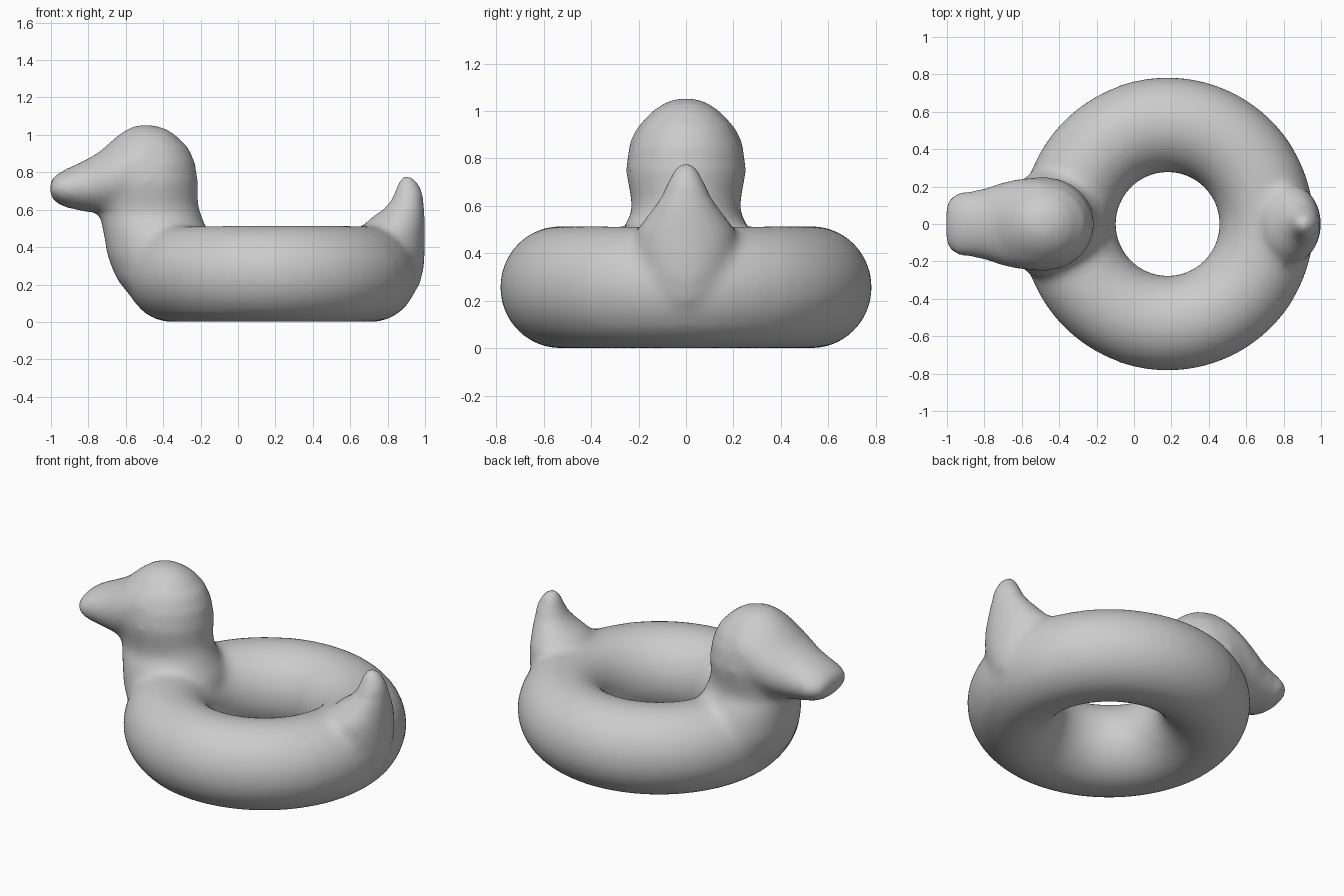
import bpy, bmesh, math
from mathutils import Vector

cube = bpy.data.objects.get("Cube")
if cube:
    bpy.data.objects.remove(cube)

grey = bpy.data.materials.new("soft grey")
grey.use_nodes = True
grey.diffuse_color = (0.6, 0.6, 0.6, 1)
grey.node_tree.nodes["Principled BSDF"].inputs["Base Color"].default_value = (0.6, 0.6, 0.6, 1)

bm = bmesh.new()
SIDES = 40


def skin(rings, closed=False):
    """Bridge rings of points into a solid."""
    loops = [[bm.verts.new(p) for p in ring] for ring in rings]
    pairs = list(zip(loops, loops[1:]))
    if closed:
        pairs.append((loops[-1], loops[0]))
    for a, b in pairs:
        for i in range(len(a)):
            j = (i + 1) % len(a)
            bm.faces.new((a[i], a[j], b[j], b[i]))
    if not closed:
        bm.faces.new(loops[0])
        bm.faces.new(loops[-1])


def loft(sections, along_x=False):
    """Each section: position, low edge, high edge, half width in y."""
    rings = []
    for pos, lo, hi, half in sections:
        ring = []
        for i in range(SIDES):
            a = math.tau * i / SIDES
            u = (lo + hi) / 2 + (hi - lo) / 2 * math.cos(a)
            v = half * math.sin(a)
            ring.append((pos, v, u) if along_x else (u, v, pos))
        rings.append(ring)
    skin(rings)


# Inflated ring
CX, MAJOR, TUBE = 0.18, 0.53, 0.257
rings = []
for i in range(96):
    a = math.tau * i / 96
    ring = []
    for j in range(SIDES):
        b = math.tau * j / SIDES
        r = MAJOR + 0.253 * math.cos(b)
        ring.append((CX + r * math.cos(a), r * math.sin(a), TUBE + TUBE * math.sin(b)))
    rings.append(ring)
skin(rings, closed=True)

# Breast, neck and head
loft([(0.04, -0.45, -0.25, 0.20), (0.12, -0.56, -0.20, 0.27),
      (0.22, -0.645, -0.15, 0.31), (0.35, -0.70, -0.13, 0.31),
      (0.45, -0.715, -0.14, 0.29), (0.52, -0.73, -0.175, 0.26),
      (0.58, -0.74, -0.20, 0.225), (0.64, -0.75, -0.215, 0.235),
      (0.75, -0.77, -0.215, 0.255), (0.85, -0.76, -0.23, 0.24),
      (0.93, -0.72, -0.265, 0.205), (1.00, -0.64, -0.335, 0.145),
      (1.04, -0.58, -0.40, 0.085), (1.055, -0.53, -0.46, 0.03)])

# Bill
loft([(-1.003, 0.68, 0.745, 0.09), (-0.985, 0.65, 0.775, 0.135),
      (-0.95, 0.625, 0.80, 0.16), (-0.9, 0.607, 0.827, 0.173),
      (-0.8, 0.587, 0.875, 0.19), (-0.7, 0.58, 0.935, 0.225),
      (-0.6, 0.58, 1.0, 0.245), (-0.5, 0.62, 1.03, 0.245),
      (-0.4, 0.65, 1.0, 0.2)], along_x=True)

# Tail
loft([(0.1, 0.70, 0.90, 0.10), (0.2, 0.70, 0.975, 0.14),
      (0.3, 0.70, 0.997, 0.18), (0.4, 0.68, 1.0, 0.21),
      (0.5, 0.66, 1.0, 0.21), (0.55, 0.70, 1.0, 0.17),
      (0.6, 0.775, 0.998, 0.135), (0.65, 0.82, 0.993, 0.10),
      (0.7, 0.842, 0.982, 0.075), (0.745, 0.857, 0.96, 0.052),
      (0.775, 0.88, 0.93, 0.03)])

bmesh.ops.recalc_face_normals(bm, faces=bm.faces)
mesh = bpy.data.meshes.new("duck_swim_ring")
bm.to_mesh(mesh)
bm.free()
duck = bpy.data.objects.new("duck_swim_ring", mesh)
bpy.context.collection.objects.link(duck)

# Fuse the parts into one skin
fuse = duck.modifiers.new("fuse", "REMESH")
fuse.mode = "VOXEL"
fuse.voxel_size = 0.018
bpy.context.view_layer.update()
fused = bpy.data.meshes.new_from_object(duck.evaluated_get(bpy.context.evaluated_depsgraph_get()))
duck.modifiers.clear()

# Blend the joins, most strongly round the neck and tail roots
bm = bmesh.new()
bm.from_mesh(fused)


def relax(verts, times):
    for _ in range(times):
        bmesh.ops.smooth_vert(bm, verts=verts, factor=0.5,
                              use_axis_x=True, use_axis_y=True, use_axis_z=True)


relax(list(bm.verts), 3)
neck = [v for v in bm.verts if v.co.x < -0.08 and 0.06 < v.co.z < 0.66 and v.co.x > -0.78]
tail = [v for v in bm.verts if v.co.x > 0.58 and 0.1 < v.co.z < 0.66 and abs(v.co.y) < 0.4]
head = [v for v in bm.verts if -0.9 < v.co.x < -0.4 and v.co.z > 0.6]
relax(neck, 14)
relax(tail, 10)
relax(head, 10)
bm.to_mesh(fused)
bm.free()

duck.data = fused
fused.name = "duck_swim_ring_skin"
fused.materials.clear()
fused.materials.append(grey)
for poly in fused.polygons:
    poly.material_index = 0
    poly.use_smooth = True
bpy.data.meshes.remove(mesh)
